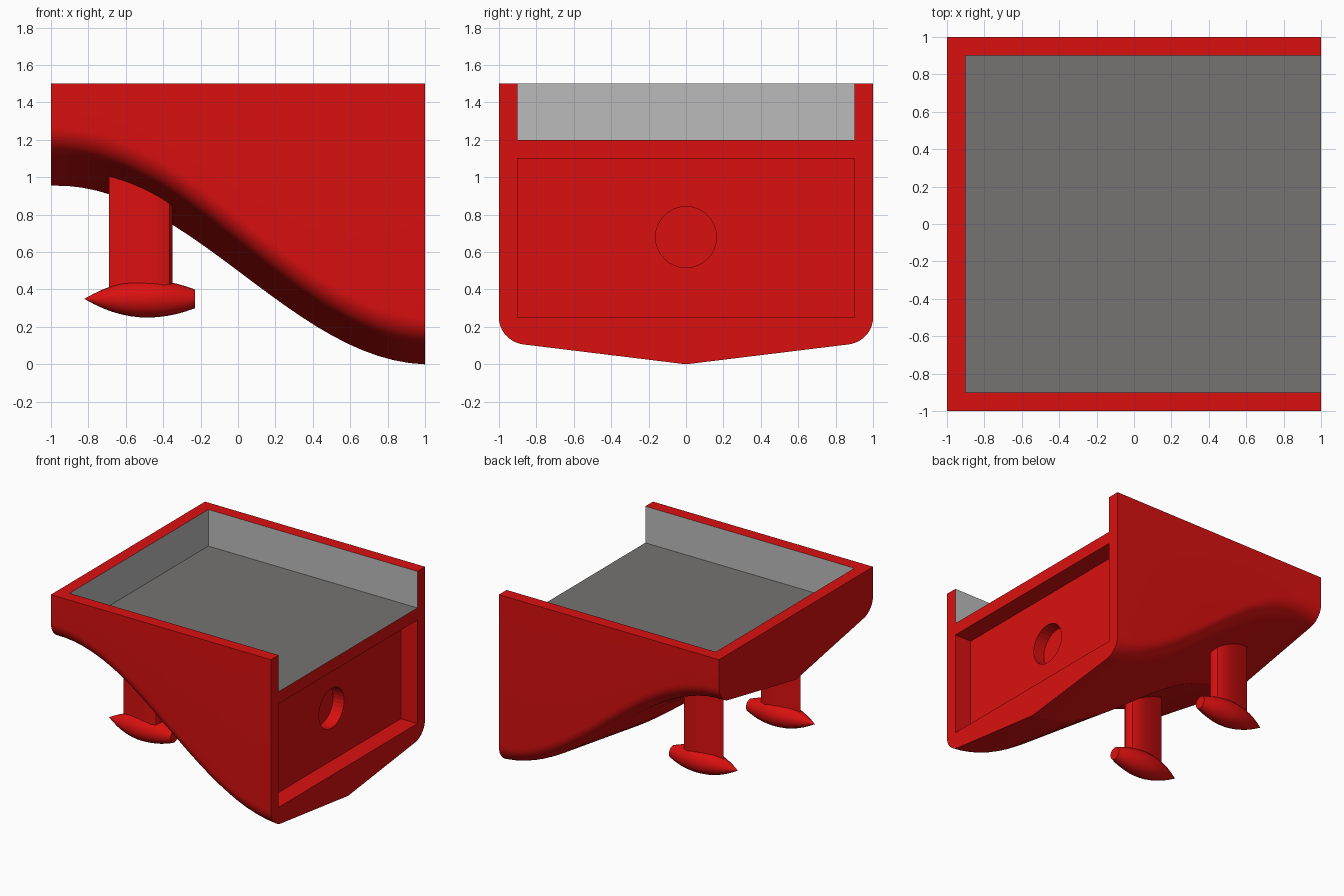
import bpy, bmesh, math
from mathutils import Matrix

if "Cube" in bpy.data.objects:
    bpy.data.objects.remove(bpy.data.objects["Cube"])


def material(name, rgb):
    m = bpy.data.materials.new(name)
    m.diffuse_color = (*rgb, 1)
    m.use_nodes = True
    m.node_tree.nodes["Principled BSDF"].inputs["Base Color"].default_value = m.diffuse_color
    return m


MATS = [material("red_paint", (0.7, 0.005, 0.005)),
        material("wall_grey", (0.5, 0.5, 0.5)),
        material("floor_grey", (0.18, 0.17, 0.17))]


def finish(bm, name):
    bmesh.ops.recalc_face_normals(bm, faces=bm.faces)
    mesh = bpy.data.meshes.new(name)
    bm.to_mesh(mesh)
    bm.free()
    for m in MATS:
        mesh.materials.append(m)
    ob = bpy.data.objects.new(name, mesh)
    bpy.context.collection.objects.link(ob)
    return ob


def select(ob):
    bpy.ops.object.select_all(action='DESELECT')
    ob.select_set(True)
    bpy.context.view_layer.objects.active = ob


def smooth(ob, degrees):
    select(ob)
    bpy.ops.object.shade_smooth_by_angle(angle=math.radians(degrees))


def loft(rings, name):
    bm = bmesh.new()
    rows = [[bm.verts.new(p) for p in ring] for ring in rings]
    n = len(rows[0])
    for a, b in zip(rows, rows[1:]):
        for i in range(n):
            j = (i + 1) % n
            bm.faces.new((a[i], a[j], b[j], b[i]))
    bm.faces.new(rows[0])
    bm.faces.new(rows[-1])
    return finish(bm, name)


def box(name, lo, hi, tray=False):
    bm = bmesh.new()
    bmesh.ops.create_cube(bm, size=1)
    for v in bm.verts:
        for k in range(3):
            v.co[k] = lo[k] if v.co[k] < 0 else hi[k]
    bm.normal_update()
    if tray:
        for f in bm.faces:
            f.material_index = 2 if f.normal.z < -0.5 else 1
    return finish(bm, name)


def cut(target, cutter):
    cutter.hide_render = True
    select(target)
    mod = target.modifiers.new("cut", 'BOOLEAN')
    mod.operation = 'DIFFERENCE'
    mod.solver = 'EXACT'
    mod.object = cutter
    bpy.ops.object.modifier_apply(modifier=mod.name)
    bpy.data.objects.remove(cutter, do_unlink=True)


# Hull: V-bottom section with rounded bilges, swept along an S-shaped keel
def hull_section(x):
    keel = 0.4775 * (1 + math.cos(math.pi * (x + 1) / 2)) + 0.022 * math.cos(math.pi * x / 2)
    rise = 0.105 + 0.06 * min(1, (1 - x) / 1.35)
    half = []
    for i in range(11):
        t = 0.12 + (math.pi / 2 - 0.12) * i / 10
        half.append((0.85 + 0.15 * math.sin(t), keel + rise + 0.145 * (1 - math.cos(t))))
    half.append((1, 1.5))
    pts = [(0, keel)] + half + [(-y, z) for y, z in reversed(half)]
    return [(x, y, z) for y, z in pts]


hull = loft([hull_section(-1 + 2 * i / 24) for i in range(25)], "hull")
smooth(hull, 12)

# Open-ended deck tray, end panel recess and round port
cut(hull, box("tray_cutter", (-0.9, -0.9, 1.2), (1.2, 0.9, 1.8), tray=True))
cut(hull, box("panel_cutter", (0.85, -0.9, 0.25), (1.2, 0.9, 1.1)))
bm = bmesh.new()
bmesh.ops.create_cone(bm, cap_ends=True, segments=32, radius1=0.163, radius2=0.163, depth=0.2,
                      matrix=Matrix.Translation((0.85, 0, 0.68)) @ Matrix.Rotation(math.pi / 2, 4, 'Y'))
cut(hull, finish(bm, "port_cutter"))


# Pods: lens-shaped bodies, pointed at one end and blunt at the other
def pod_ring(x, y0):
    u = (x + 0.485) / (0.336 if x < -0.485 else 0.36)
    r = max(0.001, 0.1 * (1 - u * u))
    return [(x, y0 + r * math.cos(a), 0.35 + r * math.sin(a))
            for a in (2 * math.pi * k / 20 for k in range(20))]


# Struts: thin foil section with a blunt nose and a sharp tail
FOIL = [(-0.35, 0.022), (-0.365, 0.045), (-0.40, 0.058), (-0.48, 0.055), (-0.58, 0.035)]

for side, y0 in (("near", -0.5), ("far", 0.5)):
    pod = loft([pod_ring(-0.82 + 0.59 * i / 12, y0) for i in range(13)], side + "_pod")
    smooth(pod, 30)
    plan = FOIL + [(-0.69, 0)] + [(x, -y) for x, y in reversed(FOIL)]
    strut = loft([[(x, y0 + y, z) for x, y in plan] for z in (0.36, 1.1)], side + "_strut")
    smooth(strut, 35)
